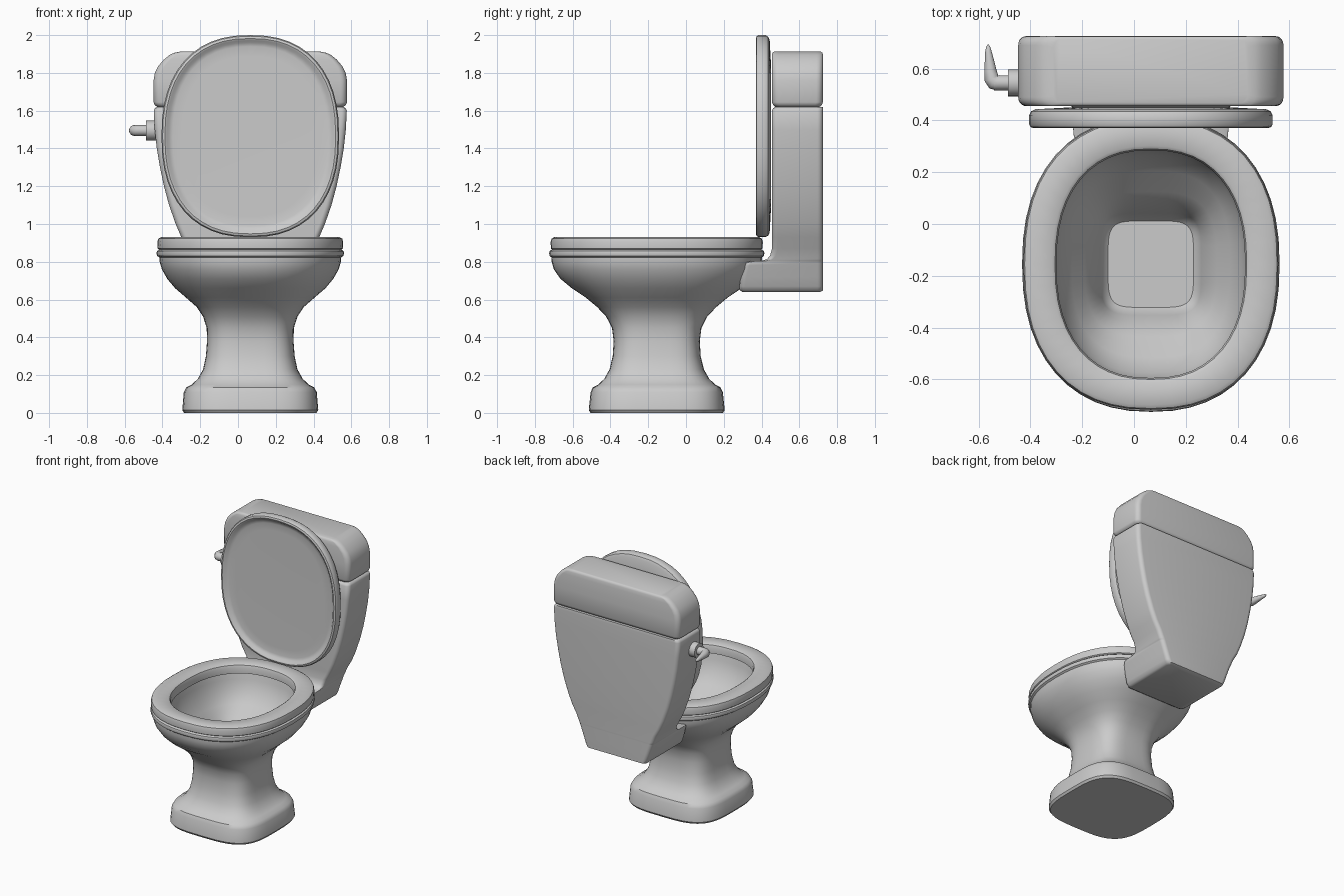
import bpy, bmesh
from math import cos, sin, pi, radians, copysign

CX, CY = 0.065, -0.155     # axis of the bowl and pedestal

if "Cube" in bpy.data.objects:
    bpy.data.objects.remove(bpy.data.objects["Cube"])

mat = bpy.data.materials.new("grey ceramic")
mat.use_nodes = True
GREY = (0.6, 0.6, 0.6, 1)
mat.diffuse_color = GREY
mat.node_tree.nodes["Principled BSDF"].inputs["Base Color"].default_value = GREY


def oval(a, b, n, segs=48):
    """Superellipse outline: n = 2 is an ellipse, larger n is squarer."""
    def p(c):
        return copysign(abs(c) ** (2 / n), c)
    angles = [2 * pi * i / segs for i in range(segs)]
    return [(a * p(cos(t)), b * p(sin(t))) for t in angles]


def rounded_rect(half, front, back, r, steps=5):
    """Rectangle with rounded corners, half wide, from front to back."""
    corners = [(half - r, back - r), (r - half, back - r),
               (r - half, front + r), (half - r, front + r)]
    pts = []
    for q, (x, y) in enumerate(corners):
        for i in range(steps + 1):
            t = pi / 2 * (q + i / steps)
            pts.append((x + r * cos(t), y + r * sin(t)))
    return pts


def finish(obj, angle=35):
    if not obj.data.materials:
        obj.data.materials.append(mat)
    bpy.ops.object.select_all(action='DESELECT')
    obj.select_set(True)
    bpy.context.view_layer.objects.active = obj
    bpy.ops.object.shade_smooth_by_angle(angle=radians(angle))


def loft(name, rings, place, closed=False, angle=35):
    """Skin a list of (height, outline) rings; place maps u, v, h to x, y, z."""
    bm = bmesh.new()
    loops = [[bm.verts.new(place(u, v, h)) for u, v in pts] for h, pts in rings]
    pairs = list(zip(loops, loops[1:]))
    if closed:
        pairs.append((loops[-1], loops[0]))
    else:
        bm.faces.new(loops[0])
        bm.faces.new(loops[-1])
    for a, b in pairs:
        for i in range(len(a)):
            j = (i + 1) % len(a)
            bm.faces.new((a[i], a[j], b[j], b[i]))
    bmesh.ops.recalc_face_normals(bm, faces=bm.faces)
    mesh = bpy.data.meshes.new(name)
    bm.to_mesh(mesh)
    bm.free()
    obj = bpy.data.objects.new(name, mesh)
    bpy.context.collection.objects.link(obj)
    finish(obj, angle)
    return obj


def on_bowl(u, v, h):
    return (CX + u, CY + v, h)


def on_tank(u, v, h):
    return (CX + u, v, h)


def upright(u, v, h):
    return (CX + u, h, 1.465 + v)


# Foot, pedestal, bowl outside, then down the inside of the bowl
bowl = [(0, .35, .35, 3.5), (.015, .36, .36, 3.5), (.11, .352, .35, 3.5),
        (.135, .338, .338, 3.5), (.15, .31, .31, 3.5), (.18, .278, .278, 3.5),
        (.23, .25, .25, 3.5), (.3, .235, .233, 3.5), (.38, .229, .228, 3.4),
        (.45, .231, .237, 3.2), (.51, .25, .268, 3), (.56, .283, .315, 2.8),
        (.61, .34, .375, 2.6), (.66, .398, .45, 2.4), (.71, .44, .51, 2.3),
        (.76, .468, .545, 2.3), (.80, .48, .556, 2.3), (.823, .481, .557, 2.3),
        (.831, .493, .567, 2.3), (.845, .497, .57, 2.3), (.857, .494, .567, 2.3),
        (.864, .482, .557, 2.3), (.866, .375, .45, 2.4), (.82, .365, .44, 2.4),
        (.75, .35, .42, 2.5), (.67, .305, .36, 2.7), (.6, .255, .28, 3),
        (.53, .215, .225, 3.5), (.47, .195, .197, 4.5), (.435, .18, .18, 5),
        (.42, .165, .167, 5)]
loft("bowl", [(z, oval(a, b, n)) for z, a, b, n in bowl], on_bowl)

# Seat ring
seat = [(.864, .483, .552), (.87, .49, .56), (.905, .492, .562), (.922, .487, .557),
        (.93, .473, .543), (.93, .382, .457), (.922, .37, .445), (.905, .364, .439),
        (.864, .364, .439)]
loft("seat", [(z, oval(a, b, 2.35)) for z, a, b in seat], on_bowl, closed=True)

# Raised seat lid with a shallow recess facing the front
lid = [(.393, .36, .425), (.392, .41, .475), (.387, .43, .495), (.375, .441, .506),
       (.37, .452, .517), (.374, .464, .529), (.385, .47, .535), (.42, .47, .535),
       (.435, .462, .527), (.443, .445, .51), (.449, .33, .4)]
loft("lid", [(y, oval(a, b, 2.35)) for y, a, b in lid], upright)

# Tank with its shelf reaching forward under the bowl: height, half width, front
tank = [(.64, .225, .3), (.648, .24, .285), (.67, .252, .283), (.72, .27, .29),
        (.78, .292, .305), (.797, .298, .315), (.803, .30, .34), (.805, .302, .4),
        (.815, .306, .43), (.835, .315, .446), (.87, .33, .455), (.93, .365, .455),
        (1.0, .395, .455), (1.1, .43, .455), (1.2, .457, .455), (1.3, .478, .455),
        (1.4, .495, .455), (1.5, .506, .455), (1.6, .511, .455), (1.613, .505, .461),
        (1.62, .493, .473)]
loft("tank", [(z, rounded_rect(w, f, .725 if z > .645 else .71, .03))
              for z, w, f in tank], on_tank, angle=50)

# Tank cover with shoulders rounded off: height, half width, inset
cover = [(1.62, .492, .018), (1.63, .506, .006), (1.645, .512, 0), (1.76, .512, 0),
         (1.8, .505, 0), (1.835, .488, 0), (1.87, .458, 0), (1.895, .427, 0),
         (1.906, .403, .002), (1.912, .375, .01)]
loft("tank_cover", [(z, rounded_rect(w, .455 + d, .725 - d, .035))
                    for z, w, d in cover], on_tank, angle=50)


# Flush handle: collar, spindle and tapered lever
def rod(name, r, x0, x1):
    bpy.ops.mesh.primitive_cylinder_add(
        vertices=24, radius=r, depth=x1 - x0,
        location=((x0 + x1) / 2, .545, 1.495), rotation=(0, pi / 2, 0))
    obj = bpy.context.object
    obj.name = name
    finish(obj)


rod("handle_collar", .052, -.487, -.43)
rod("handle_spindle", .029, -.54, -.48)

curve = bpy.data.curves.new("handle_lever", 'CURVE')
curve.dimensions = '3D'
curve.bevel_depth = .03
curve.bevel_resolution = 4
curve.use_fill_caps = True
path = [(-.525, .545, 1), (-.541, .548, 1), (-.55, .562, .95), (-.554, .59, .8),
        (-.558, .63, .6), (-.562, .665, .42), (-.563, .685, .25), (-.563, .692, .08)]
spline = curve.splines.new('POLY')
spline.points.add(len(path) - 1)
for point, (x, y, r) in zip(spline.points, path):
    point.co = (x, y, 1.495, 1)
    point.radius = r
lever = bpy.data.objects.new("handle_lever", curve)
bpy.context.collection.objects.link(lever)
bpy.ops.object.select_all(action='DESELECT')
lever.select_set(True)
bpy.context.view_layer.objects.active = lever
bpy.ops.object.convert(target='MESH')
finish(bpy.context.object, 50)
